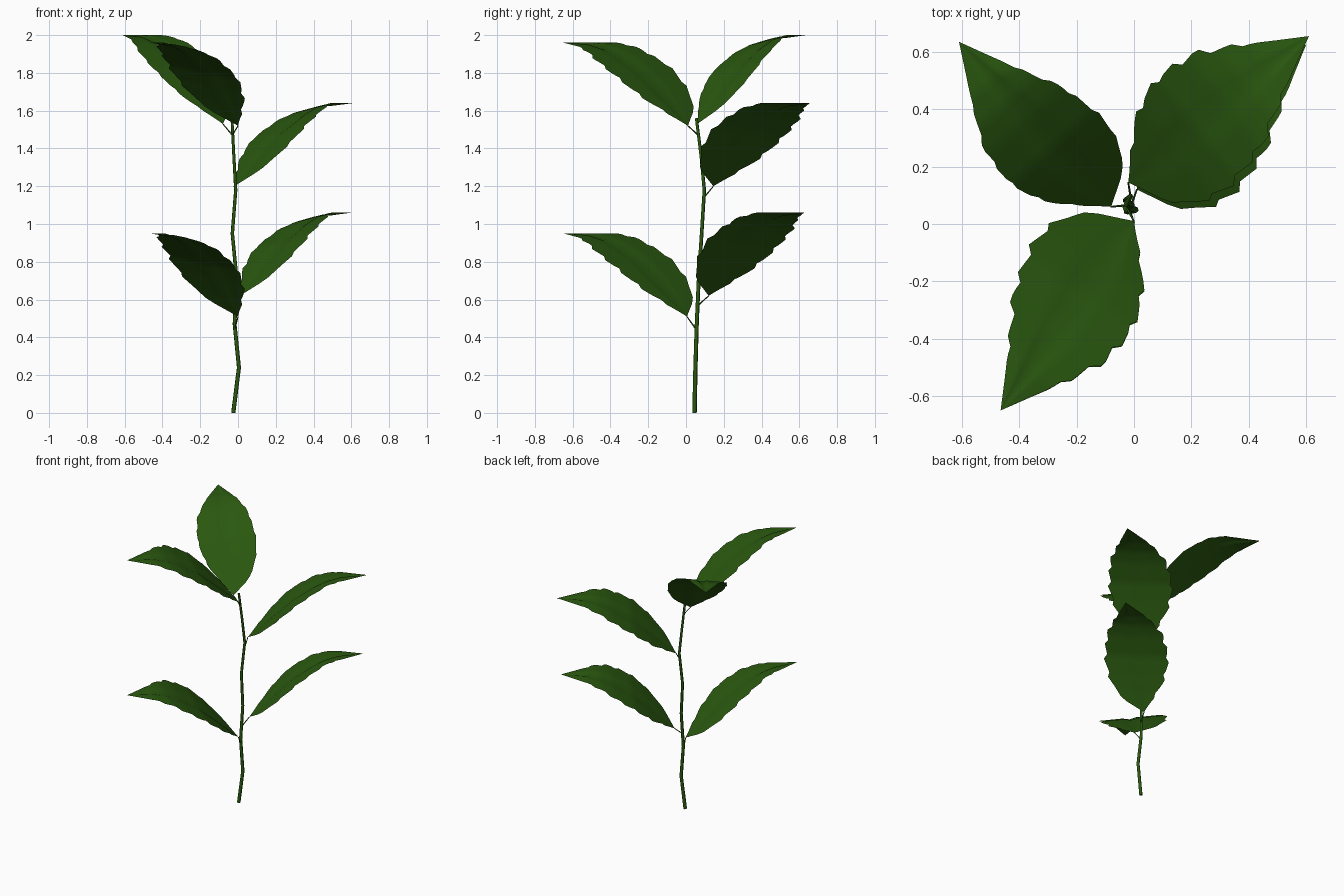
import bpy
from mathutils import Vector

if "Cube" in bpy.data.objects:
    bpy.data.objects.remove(bpy.data.objects["Cube"])

green = bpy.data.materials.new("leaf_green")
green.diffuse_color = (0.023, 0.098, 0.005, 1)
green.use_nodes = True
green.node_tree.nodes["Principled BSDF"].inputs["Base Color"].default_value = green.diffuse_color

# Leaf outline and arch, as (fraction along leaf, value)
LEFT = [(0, 0), (.17, .14), (.28, .195), (.4, .22), (.57, .205), (.75, .125), (1, 0)]
RIGHT = [(0, 0), (.06, .11), (.12, .18), (.24, .23), (.35, .235), (.55, .195), (.7, .125), (.85, .062), (1, 0)]
ARCH = [(0, 0), (.125, .23), (.25, .45), (.375, .65), (.55, .85), (.66, .94), (.78, .99), (1, 1)]
ROLL = 0.16


def lerp(table, u):
    for (a, va), (b, vb) in zip(table, table[1:]):
        if u <= b:
            return va + (vb - va) * (u - a) / (b - a)
    return table[-1][1]


def leaf(name, base, tip, wl=1.0, wr=1.0, teeth=0.018):
    base, tip = Vector(base), Vector(tip)
    along = tip - base
    rise, along.z = along.z, 0
    side = Vector((-along.y, along.x, 0)).normalized()
    n, half = 32, 4
    verts, faces = [], []
    for i in range(n + 1):
        u = i / n
        # saw-toothed margin, fading at the base and towards the smooth tip
        notch = teeth * ((i % 4) / 3 - 0.5) * max(0, min(1, 6 * u, 6 * (.85 - u)))
        for j in range(-half, half + 1):
            f = j / half
            w = lerp(LEFT, u) * wl if f > 0 else lerp(RIGHT, u) * wr
            t = f * w + (notch * f if abs(j) == half else 0)
            p = base + along * u + side * t
            # arch, rolled so the right edge sits higher, with a midrib groove
            p.z = min(tip.z, base.z + rise * lerp(ARCH, u) - ROLL * t)
            if j == 0:
                p.z -= 0.012 * min(1, 5 * u, 5 * (1 - u))
            verts.append(p)
    row = 2 * half + 1
    for i in range(n):
        for j in range(row - 1):
            a = i * row + j
            faces.append((a, a + row, a + row + 1, a + 1))
    me = bpy.data.meshes.new(name)
    me.from_pydata(verts, [], faces)
    me.materials.append(green)
    for p in me.polygons:
        p.use_smooth = True
    ob = bpy.data.objects.new(name, me)
    bpy.context.collection.objects.link(ob)


def tube(name, pts, r0, r1):
    cu = bpy.data.curves.new(name, 'CURVE')
    cu.dimensions = '3D'
    cu.bevel_depth = 1
    cu.bevel_resolution = 1
    cu.use_fill_caps = True
    sp = cu.splines.new('POLY')
    sp.points.add(len(pts) - 1)
    for i, (q, p) in enumerate(zip(sp.points, pts)):
        q.co = (*p, 1)
        q.radius = r0 + (r1 - r0) * i / (len(pts) - 1)
    cu.materials.append(green)
    bpy.context.collection.objects.link(bpy.data.objects.new(name, cu))


# Crooked main stem
tube("stem", [(-.025, .045, 0), (.005, .05, .24), (-.018, .057, .47), (-.008, .068, .72),
              (-.03, .083, .95), (-.012, .097, 1.18), (-.022, .08, 1.36), (-.032, .055, 1.56)], .012, .008)

# Leaves with their stalks: name, stalk start, leaf base, leaf tip, widths, teeth
LEAVES = [
    ("lower_front_leaf", (-.018, .055, .44), (0, .005, .51), (-.465, -.65, .95), .96, 1.03, .022),
    ("lower_back_leaf", (-.01, .065, .57), (.01, .12, .62), (.6, .625, 1.06), 1, .97, .022),
    ("middle_back_leaf", (-.012, .095, 1.14), (-.02, .145, 1.2), (.61, .655, 1.64), 1.0, .98, .022),
    ("top_front_leaf", (-.03, .065, 1.47), (0, .01, 1.52), (-.465, -.65, 1.96), .96, 1.03, .022),
    ("top_back_leaf", (-.03, .065, 1.47), (-.08, .06, 1.53), (-.61, .635, 2.0), .93, .8, .008),
]
for name, start, base, tip, wl, wr, teeth in LEAVES:
    leaf(name, base, tip, wl, wr, teeth)
    tube(name + "_stalk", [start, base], .004, .003)
